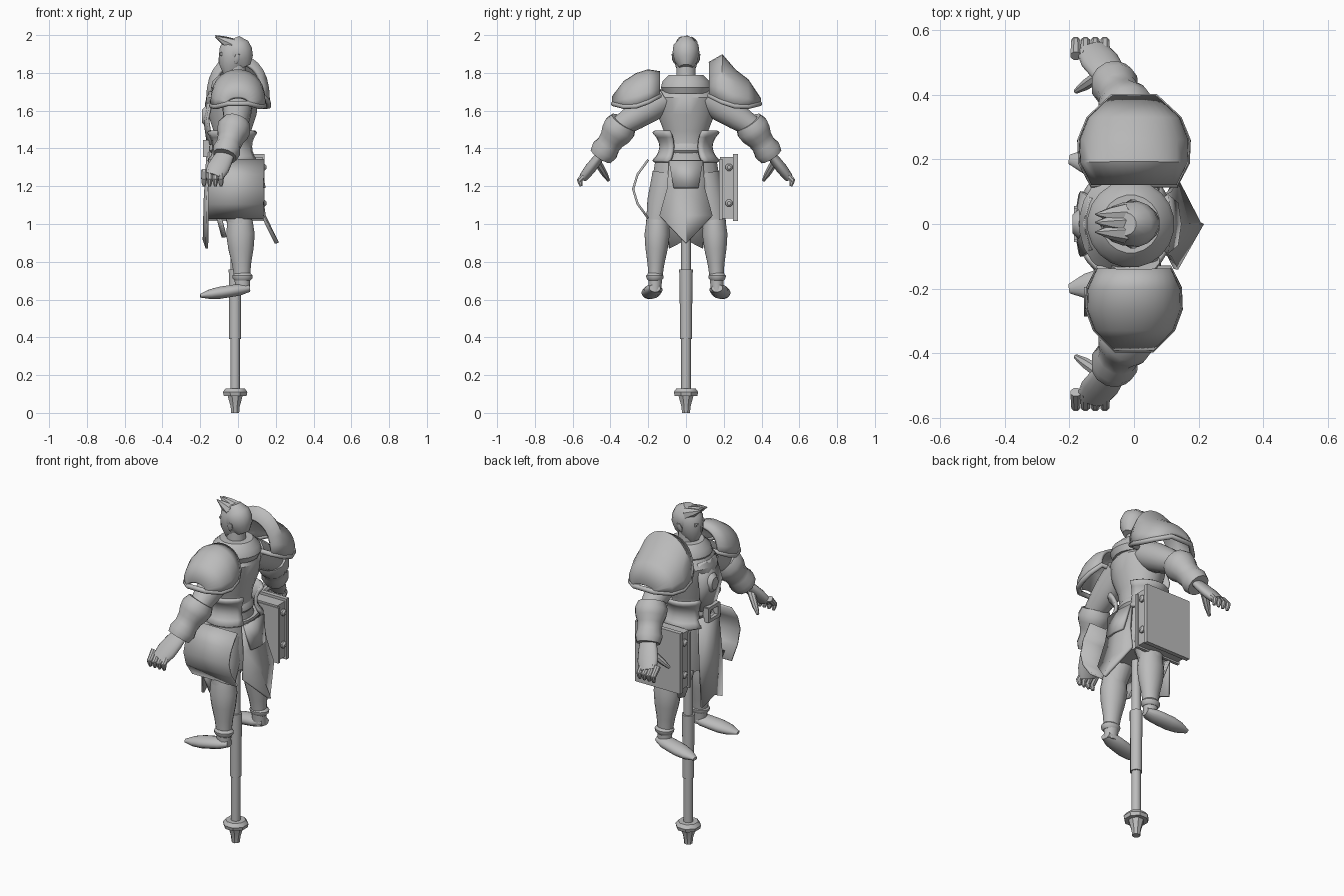
import bpy, bmesh
from math import sin, cos, pi, radians
from mathutils import Vector

cube = bpy.data.objects.get("Cube")
if cube:
    bpy.data.objects.remove(cube, do_unlink=True)

GREY = (0.5, 0.5, 0.5, 1)
grey_material = bpy.data.materials.new("plain_grey")
grey_material.use_nodes = True
grey_material.diffuse_color = GREY
grey_material.node_tree.nodes["Principled BSDF"].inputs["Base Color"].default_value = GREY


def skin(name, rows, closed=False, thickness=0, mirror=False):
    """Skin rows of points: closed rows make a capped solid, open rows a plate."""
    bm = bmesh.new()
    rings = [[bm.verts.new(point) for point in row] for row in rows]
    count = len(rings[0])
    for lower, upper in zip(rings, rings[1:]):
        for i in range(count if closed else count - 1):
            j = (i + 1) % count
            bm.faces.new((lower[i], lower[j], upper[j], upper[i]))
    if closed:
        bm.faces.new(rings[0])
        bm.faces.new(rings[-1])
    bmesh.ops.recalc_face_normals(bm, faces=bm.faces)
    mesh = bpy.data.meshes.new(name)
    bm.to_mesh(mesh)
    bm.free()
    mesh.materials.append(grey_material)
    part = bpy.data.objects.new(name, mesh)
    bpy.context.collection.objects.link(part)
    if thickness:
        solidify = part.modifiers.new("thickness", "SOLIDIFY")
        solidify.thickness = thickness
        solidify.offset = 0
    if mirror:
        twin = part.modifiers.new("mirror", "MIRROR")
        twin.use_axis = (False, True, False)
        twin.use_mirror_merge = False
    bpy.ops.object.select_all(action="DESELECT")
    bpy.context.view_layer.objects.active = part
    part.select_set(True)
    bpy.ops.object.shade_smooth_by_angle(angle=radians(40))


def limb(name, start, end, radii, flat=1, sides=16, across=(1, 0, 0), mirror=False):
    """Oval sections spaced evenly on a line; flat scales the second radius."""
    start, end = Vector(start), Vector(end)
    along = (end - start).normalized()
    first = Vector(across)
    first = (first - along * first.dot(along)).normalized()
    second = along.cross(first) * flat
    turns = [2 * pi * (k + .5) / sides for k in range(sides)]
    rows = []
    for i, radius in enumerate(radii):
        centre = start.lerp(end, i / (len(radii) - 1))
        rows.append([centre + (first * cos(a) + second * sin(a)) * radius for a in turns])
    skin(name, rows, closed=True, mirror=mirror)


def upright(name, bottom, top, radii, x=0, **options):
    limb(name, start=(x, 0, bottom), end=(x, 0, top), radii=radii, **options)


def cloth(name, top, bottom, depths, halves, y=0, bulge=0, tip=0, mirror=False):
    """Hanging cloth, folded along its centre line; tip lifts the last centre point."""
    rows = []
    last = len(depths) - 1
    for i, (x, half) in enumerate(zip(depths, halves)):
        z = top + (bottom - top) * i / last
        middle = (x + bulge, y, z + tip * (i == last))
        rows.append([(x, y - half, z), middle, (x, y + half, z)])
    skin(name, rows, thickness=.014, mirror=mirror)


def box(name, low, high):
    corners = [(low[0], low[1]), (high[0], low[1]), (high[0], high[1]), (low[0], high[1])]
    skin(name, [[(x, y, z) for x, y in corners] for z in (low[2], high[2])], closed=True)


def pauldron(name, side, inner, outer, width, base, crests):
    """Arched shoulder shell that narrows outward, with a rolled rim."""
    rows = []
    last = len(crests) - 1
    for i, crest in enumerate(crests):
        t = i / last
        y = side * (inner + (outer - inner) * t)
        half = width * sin(pi * (.2 + .75 * t)) ** .5
        floor = base - .06 * sin(pi * t * .75)
        arch = []
        for k in range(15):
            a = pi * k / 14
            arch.append((half * cos(a), y, floor + (crest - floor) * sin(a) ** .8))
        rows.append(arch)
    skin(name, rows, thickness=.018)
    edge = [row[0] for row in rows] + [row[-1] for row in reversed(rows)]
    curve = bpy.data.curves.new(name + "_rim", "CURVE")
    curve.dimensions = "3D"
    curve.bevel_depth = .014
    curve.bevel_resolution = 2
    curve.materials.append(grey_material)
    spline = curve.splines.new("POLY")
    spline.points.add(len(edge) - 1)
    for point, place in zip(spline.points, edge):
        point.co = (*place, 1)
    spline.use_cyclic_u = True
    bpy.context.collection.objects.link(bpy.data.objects.new(name + "_rim", curve))


# Support pole and its stepped foot
upright("pole", bottom=.1, top=1.2, radii=(.026, .026), x=-.015, sides=10)
upright("pole_sleeve", bottom=.39, top=.76, radii=(.033, .033, .036), x=-.015, sides=10)
upright("pole_foot", bottom=0, top=.1, radii=(.023, .026, .036, .045), x=-.015, sides=8)
upright("pole_disc", bottom=.09, top=.13, radii=(.065, .07, .055), x=-.015, sides=8)

# Torso, skirt, belt, collar and neck
upright("torso", bottom=1.22, top=1.76, radii=(.12, .11, .09, .1, .13, .14, .08), x=-.03, flat=1.18, sides=20)
upright("skirt", bottom=1.07, top=1.34, radii=(.12, .125, .11), x=-.02, flat=1.5)
upright("belt", bottom=1.37, top=1.43, radii=(.1, .115, .112, .1), x=-.04, flat=1.1, sides=20)
upright("collar", bottom=1.69, top=1.79, radii=(.12, .135, .125, .09), x=-.01, sides=20)
upright("neck", bottom=1.72, top=1.84, radii=(.055, .05), x=-.01)

# Belt buckle frame
for side in (-1, 1):
    z, y = 1.4 + side * .035, side * .045
    box("buckle_bar", low=(-.185, -.05, z - .01), high=(-.15, .05, z + .01))
    box("buckle_post", low=(-.185, y - .01, 1.36), high=(-.15, y + .01, 1.44))

# Chest bib with oval boss
cloth("chest_bib", top=1.7, bottom=1.42, depths=(-.13, -.16, -.14), halves=(.08, .1, .07), bulge=-.018)
limb("chest_boss", start=(-.15, 0, 1.57), end=(-.19, 0, 1.57), radii=(.05, .048, .03), flat=1.2, across=(0, 1, 0))

# Head, face and hair
limb("head", start=(-.045, 0, 1.79), end=(-.01, 0, 1.97), radii=(.035, .066, .076, .08, .055), flat=.85)
limb("nose", start=(-.088, 0, 1.9), end=(-.095, 0, 1.85), radii=(.008, .014, .01), sides=6)
limb("brow", start=(-.085, -.04, 1.9), end=(-.085, .04, 1.9), radii=(.01, .016, .01), sides=8)
limb("ear", start=(-.01, .06, 1.85), end=(0, .07, 1.9), radii=(.006, .018, .01), flat=.6, sides=8, mirror=True)
limb("hair", start=(.03, 0, 1.83), end=(-.03, 0, 1.98), radii=(.04, .07, .08, .075, .04), flat=.9)
for y in (-.025, .005, .03):
    limb("hair_tuft", start=(-.03, y, 1.95), end=(-.12, y, 2 - abs(y) / 3), radii=(.035, .022, .002),
         sides=7, across=(0, 1, 0))

# Arms, cuffs and hands
limb("upper_arm", start=(0, .11, 1.67), end=(-.01, .36, 1.51), radii=(.08, .08, .07, .055), mirror=True)
limb("forearm", start=(-.01, .34, 1.53), end=(-.06, .45, 1.37), radii=(.06, .045), mirror=True)
limb("cuff", start=(-.01, .33, 1.54), end=(-.07, .45, 1.36), radii=(.075, .09, .085, .07, .066, .075, .065),
     sides=12, mirror=True)
limb("palm", start=(-.06, .44, 1.38), end=(-.13, .54, 1.25), radii=(.045, .055, .06, .05), flat=.5, mirror=True)
for k in range(4):
    x = -.09 - k * .03
    limb("finger", start=(x, .52, 1.28), end=(x, .565, 1.23), radii=(.018, .015), sides=8, mirror=True)
    limb("fingertip", start=(x, .565, 1.24), end=(x, .555, 1.2), radii=(.015, .014, .008), sides=8, mirror=True)
limb("thumb", start=(-.09, .47, 1.33), end=(-.18, .41, 1.23), radii=(.022, .02, .017, .008), sides=8, mirror=True)

# Shoulder armour, taller on one side
pauldron("low_pauldron", side=-1, inner=.14, outer=.385, width=.14, base=1.68, crests=(1.8, 1.81, 1.79, 1.75, 1.67))
pauldron("tall_pauldron", side=1, inner=.125, outer=.39, width=.165, base=1.68, crests=(1.85, 1.89, 1.81, 1.76, 1.66))

# Flared guards on both hips
guard = []
for step in range(-3, 4):
    t = step / 3
    radius = .132 + .04 * t * t
    turns = [radians(a) for a in range(-60, 61, 12)]
    guard.append([(radius * sin(a) * .85 - .03, radius * cos(a), 1.41 + .08 * t) for a in turns])
skin("hip_guard", guard, thickness=.018, mirror=True)

# Bulged plate on one hip
bulged = []
for step in range(5):
    t = step / 4
    y, z = -.2 - .08 * sin(pi * t), 1.34 - .31 * t
    bulged.append([(-.155, y, z), (.135, y, z)])
skin("hip_plate", bulged, thickness=.012)

# Clasped case on the other hip
box("case_body", low=(-.145, .18, 1.03), high=(.13, .265, 1.355))
box("case_cover", low=(-.155, .25, 1.015), high=(.14, .275, 1.37))
box("case_back", low=(-.155, .175, 1.02), high=(.14, .192, 1.345))
for z in (1.11, 1.3):
    for x, reach in ((.13, .02), (-.145, -.02)):
        limb("case_stud", start=(x, .228, z), end=(x + reach, .228, z), radii=(.02, .02, .01),
             sides=8, across=(0, 1, 0))

# Front and back cloth
cloth("front_tabard", top=1.38, bottom=.87, depths=(-.145, -.16, -.165), halves=(.085, .1, .09), bulge=-.015, tip=.045)
cloth("back_tail", top=1.33, bottom=.9, depths=(.09, .11, .13, .2), halves=(.09, .1, .14, .004), bulge=.01)
cloth("back_drape", top=1.335, bottom=1.19, depths=(.1, .13), halves=(.09, .065), bulge=.01)

# Legs, boots and knee flaps
limb("thigh", start=(-.01, .09, 1.26), end=(.01, .155, .97), radii=(.09, .085, .06), mirror=True)
limb("boot_shaft", start=(.01, .15, 1.02), end=(.025, .165, .64), radii=(.068, .077, .068, .052, .042, .038),
     flat=.88, mirror=True)
limb("ankle_band", start=(.024, .165, .7), end=(.024, .165, .74), radii=(.042, .054, .055, .042), flat=.85, mirror=True)
limb("foot", start=(.06, .165, .66), end=(-.2, .2, .62), radii=(.03, .048, .05, .05, .04, .015),
     flat=.65, across=(0, 1, 0), mirror=True)
cloth("knee_flap", top=1.08, bottom=.93, depths=(-.105, -.065), halves=(.065, .03), y=.135, bulge=-.015, mirror=True)
